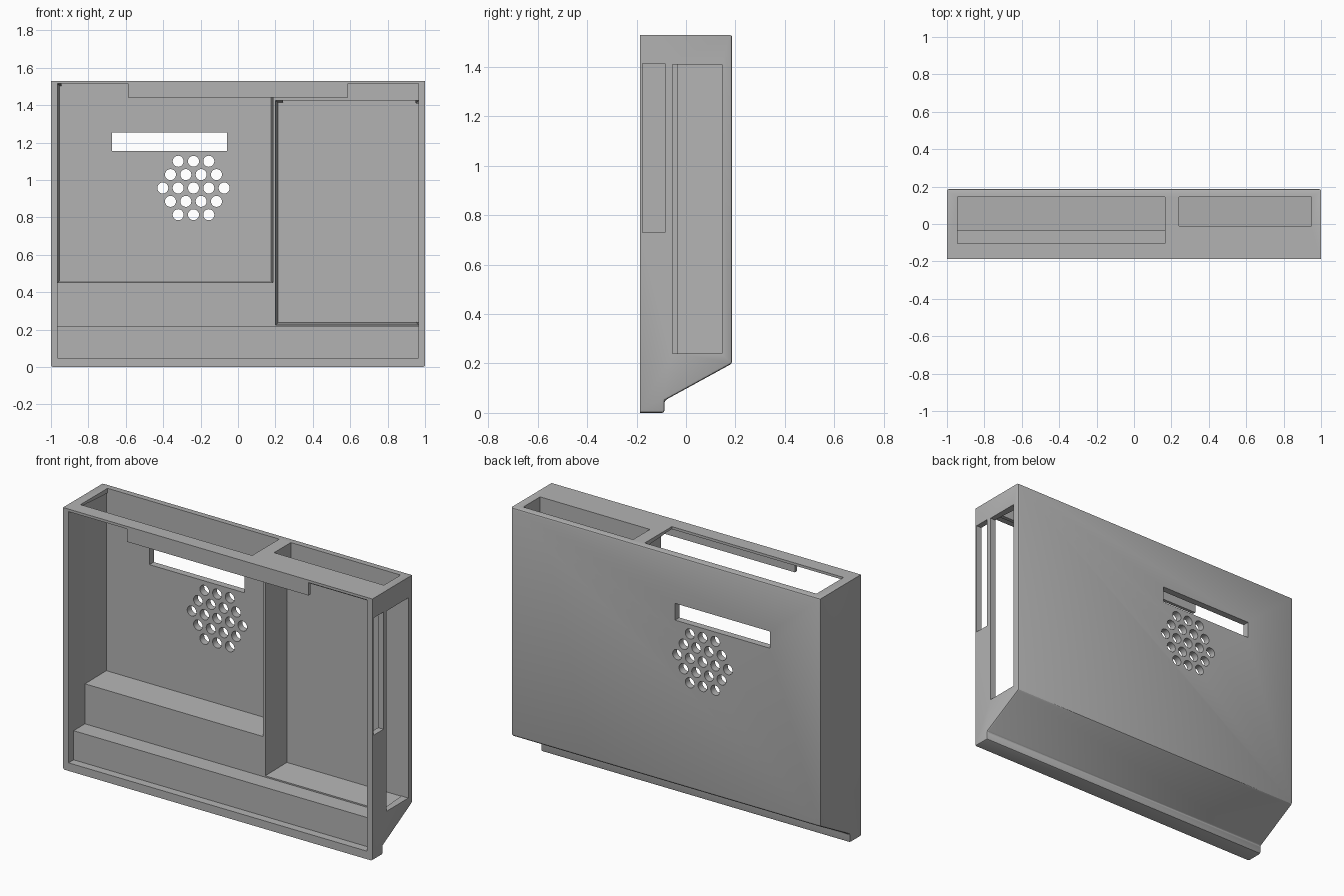
import bpy, bmesh, math

if "Cube" in bpy.data.objects:
    bpy.data.objects.remove(bpy.data.objects["Cube"])

grey = bpy.data.materials.new("plain grey")
grey.diffuse_color = (0.45, 0.45, 0.45, 1)
grey.use_nodes = True
grey.node_tree.nodes["Principled BSDF"].inputs["Base Color"].default_value = grey.diffuse_color
F, B = -0.187, 0.187          # front and back planes


def make(name, verts, faces):
    me = bpy.data.meshes.new(name)
    me.from_pydata(verts, [], faces)
    bm = bmesh.new()
    bm.from_mesh(me)
    bmesh.ops.recalc_face_normals(bm, faces=bm.faces)
    bm.to_mesh(me)
    bm.free()
    me.materials.append(grey)
    ob = bpy.data.objects.new(name, me)
    bpy.context.collection.objects.link(ob)
    return ob


def box(name, x, y, z, draft=0.0):
    """Box from three ranges; draft narrows its back end."""
    vs = []
    for yy, d in ((y[0], 0), (y[1], draft)):
        vs += [(x[0] + d, yy, z[0] + d), (x[1] - d, yy, z[0] + d),
               (x[1] - d, yy, z[1] - d), (x[0] + d, yy, z[1] - d)]
    sides = [(i, (i + 1) % 4, (i + 1) % 4 + 4, i + 4) for i in range(4)]
    return make(name, vs, [(0, 1, 2, 3), (4, 5, 6, 7)] + sides)


def apply(ob, mod):
    bpy.context.view_layer.objects.active = ob
    bpy.ops.object.modifier_apply(modifier=mod.name)


def cut(ob, cutter):
    m = ob.modifiers.new("cut", 'BOOLEAN')
    m.operation, m.solver, m.object = 'DIFFERENCE', 'EXACT', cutter
    apply(ob, m)
    bpy.data.objects.remove(cutter)


# Case: side profile swept across the width
prof = [(F, 0), (-0.087, 0), (-0.087, 0.05), (B, 0.2), (B, 1.53), (F, 1.53)]
n = len(prof)
case = make("case", [(x, y, z) for x in (-1, 1) for y, z in prof],
            [tuple(range(n)), tuple(range(n, 2 * n))] +
            [(i, (i + 1) % n, (i + 1) % n + n, i + n) for i in range(n)])

# Softened edges everywhere except round the open front
bm = bmesh.new()
bm.from_mesh(case.data)
edges = [e for e in bm.edges if max(v.co.y for v in e.verts) > F + 0.01
         and not all(v.co.z > 1.5 and abs(v.co.y - B) > 0.01 for v in e.verts)]
edges = [e for e in edges if all(v.co.y > F + 0.01 for v in e.verts)
         or e.verts[0].co.z < 0.01]
bmesh.ops.bevel(bm, geom=edges, offset=0.01, segments=2, profile=0.5, affect='EDGES')
bm.to_mesh(case.data)
bm.free()

# Stepped front recesses and the two deep bays
cut(case, box("lower_recess", (-0.965, 0.965), (-0.4, -0.14), (0.047, 1.515)))
cut(case, box("middle_recess", (-0.965, 0.965), (-0.3, -0.035), (0.217, 1.515)))
cut(case, box("left_bay", (-0.965, 0.188), (-0.05, 0.147), (0.45, 1.513), 0.011))
cut(case, box("right_bay", (0.2, 0.968), (-0.05, 0.147), (0.224, 1.427), 0.013))

# Openings in the top
cut(case, box("left_top_opening", (-0.945, 0.165), (-0.105, 0.145), (1.4, 1.7)))
cut(case, box("right_top_opening", (0.24, 0.95), (-0.01, 0.145), (1.35, 1.7)))

# Openings in the right side
cut(case, box("side_slot", (0.9, 1.2), (-0.177, -0.085), (0.73, 1.415)))
cut(case, box("side_opening", (0.9, 1.2), (-0.055, 0.145), (0.24, 1.41)))

# Back wall window
cut(case, box("back_window", (-0.675, -0.06), (0.1, 0.3), (1.155, 1.253)))

# Hexagonal pattern of round vents in the back wall
bm = bmesh.new()
for row in range(-2, 3):
    count = 5 - abs(row)
    for k in range(count):
        ret = bmesh.ops.create_cone(bm, cap_ends=True, segments=24,
                                    radius1=0.0295, radius2=0.0295, depth=0.2)
        for v in ret["verts"]:
            x, y, z = v.co
            v.co = (x - 0.238 + (k - (count - 1) / 2) * 0.082,
                    0.2 - z, y + 0.957 + row * 0.0715)
vents = make("vents", [], [])
bm.to_mesh(vents.data)
bm.free()
cut(case, vents)

# Lip hanging behind the top front edge
lip = box("front_lip", (-0.587, 0.587), (F, -0.167), (1.44, 1.516))

# Smooth only the rounded edges and vent walls
bpy.ops.object.select_all(action='DESELECT')
case.select_set(True)
bpy.context.view_layer.objects.active = case
bpy.ops.object.shade_smooth_by_angle(angle=math.radians(25))
